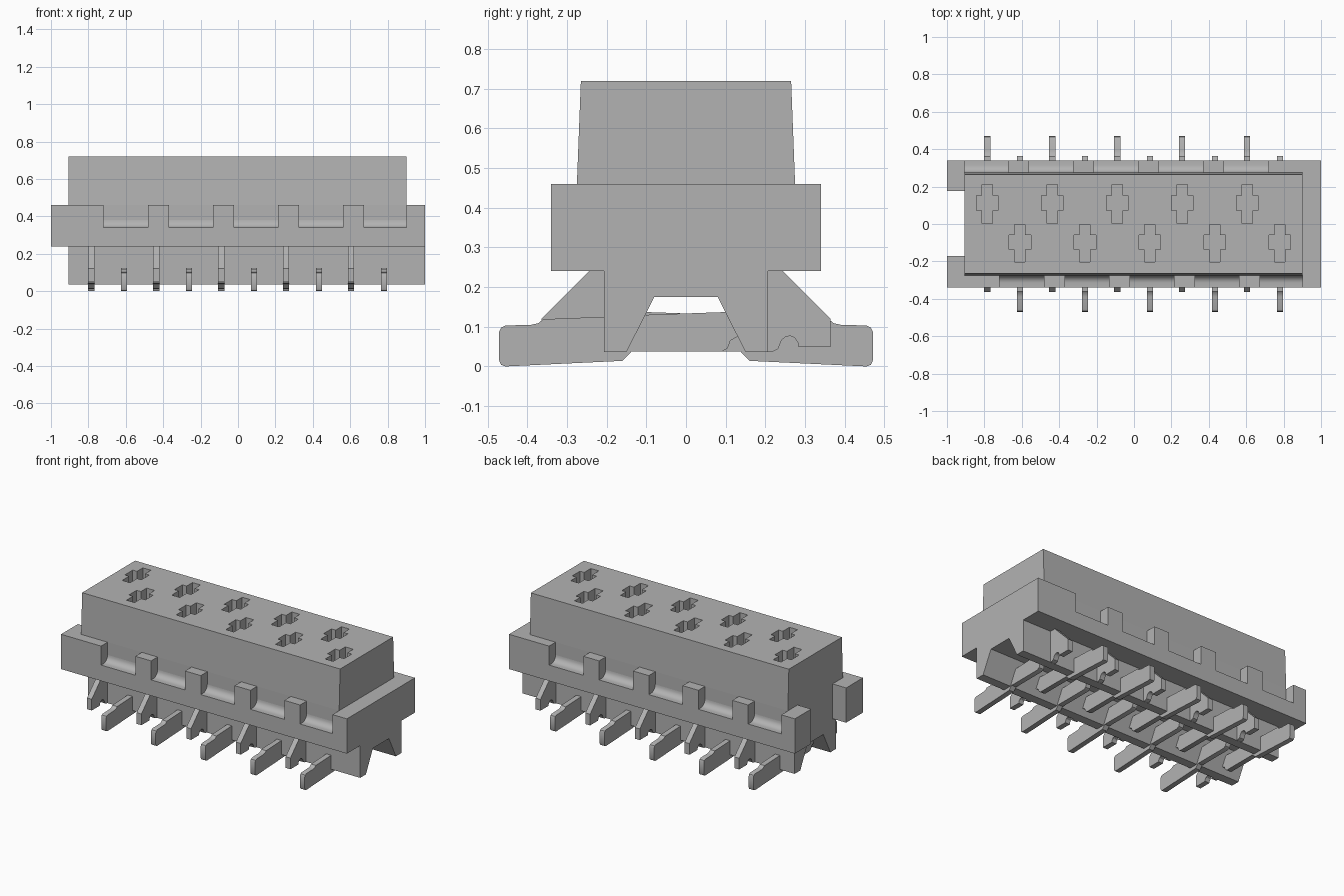
import bpy, bmesh, math

cube = bpy.data.objects.get("Cube")
if cube:
    bpy.data.objects.remove(cube, do_unlink=True)

GREY = (0.45, 0.45, 0.45, 1.0)
mat = bpy.data.materials.new("plain grey")
mat.use_nodes = True
mat.diffuse_color = GREY
mat.node_tree.nodes["Principled BSDF"].inputs["Base Color"].default_value = GREY


def add_prism(bm, points):
    """Build a closed prism between two matching outlines."""
    low = [bm.verts.new(p) for p in points[0]]
    high = [bm.verts.new(p) for p in points[1]]
    bm.faces.new(low)
    bm.faces.new(high)
    n = len(low)
    for i in range(n):
        j = (i + 1) % n
        bm.faces.new((low[i], low[j], high[j], high[i]))


def along_x(profile, x0, x1):
    return [[(x, y, z) for y, z in profile] for x in (x0, x1)]


def finish(name, bm):
    bmesh.ops.recalc_face_normals(bm, faces=bm.faces[:])
    mesh = bpy.data.meshes.new(name)
    bm.to_mesh(mesh)
    bm.free()
    mesh.materials.append(mat)
    obj = bpy.data.objects.new(name, mesh)
    bpy.context.collection.objects.link(obj)
    return obj


def prism(name, profile, x0, x1):
    bm = bmesh.new()
    add_prism(bm, along_x(profile, x0, x1))
    return finish(name, bm)


def box(name, x0, x1, y0, y1, z0, z1):
    return prism(name, [(y0, z0), (y1, z0), (y1, z1), (y0, z1)], x0, x1)


def mirrored(half):
    """Close a half profile by mirroring it across y = 0."""
    return half + [(-y, z) for y, z in reversed(half)]


def smooth(obj):
    bpy.ops.object.select_all(action="DESELECT")
    obj.select_set(True)
    bpy.context.view_layer.objects.active = obj
    bpy.ops.object.shade_smooth_by_angle(angle=math.radians(32))


X0, X1 = -0.905, 0.90           # ends of the main housing
BASE, RAIL, TOP = 0.24, 0.46, 0.72
PITCH = 0.3475
rear_x = [-0.785 + PITCH * i for i in range(5)]
front_x = [-0.61 + PITCH * i for i in range(5)]

# Housing with tapered top and a channel along its underside
legs = [(0.08, 0.175), (0.15, 0.036), (0.207, 0.036), (0.207, BASE)]
housing = prism("housing", mirrored(legs + [(0.275, BASE), (0.275, RAIL), (0.265, TOP)]),
                X0, X1)

# Cross-shaped sockets cut into the top
bm = bmesh.new()
rows = [(rear_x, 0.003, 0.21, 0.073, 0.152), (front_x, -0.203, -0.002, -0.137, -0.06)]
for xs, y0, y1, c0, c1 in rows:
    w, c = 0.028, 0.058
    for x in xs:
        plus = [(-w, y0), (w, y0), (w, c0), (c, c0), (c, c1), (w, c1),
                (w, y1), (-w, y1), (-w, c1), (-c, c1), (-c, c0), (-w, c0)]
        add_prism(bm, [[(x + px, y, z) for px, y in plus] for z in (0.30, 0.80)])
cutter = finish("socket_cutter", bm)
cutter.hide_render = True
mod = housing.modifiers.new("sockets", "BOOLEAN")
mod.operation = "DIFFERENCE"
mod.solver = "EXACT"
mod.object = cutter
bpy.context.view_layer.objects.active = housing
bpy.ops.object.modifier_apply(modifier=mod.name)
bpy.data.objects.remove(cutter, do_unlink=True)

# Solid end block on the left
prism("end_block", mirrored(legs + [(0.34, BASE), (0.34, RAIL)]), X1, 1.0)

# Side rails with a filleted ledge, and the teeth standing on them
R = 0.04
fillet = [(0.275 + R - R * math.sin(a), 0.34 + R - R * math.cos(a))
          for a in [math.pi / 2 * i / 6 for i in range(7)]]
ledge = [(0.275, BASE), (0.34, BASE), (0.34, 0.34)] + fillet
teeth = [(X0, -0.72)] + [(-0.48 + PITCH * i, -0.37 + PITCH * i) for i in range(4)]
for side, s in (("front", -1), ("rear", 1)):
    smooth(prism(side + "_rail", [(s * y, z) for y, z in ledge], X0, X1))
    for a, b in teeth:
        # The rear teeth are the front ones mirrored end to end
        a, b = (a, b) if s < 0 else (max(X0, -b), min(X1, -a))
        box(side + "_tooth", a, b, s * 0.275, s * 0.34, 0.34, RAIL)

# Corner arms on the right end
box("front_arm", -1.0, X0, -0.34, -0.172, BASE, RAIL)
box("rear_arm", -1.0, X0, 0.177, 0.34, BASE, RAIL)

# Contact pins: long tail on one side, braced hook on the other
pin = [(-0.455, 0.0), (-0.16, 0.014), (-0.138, 0.037), (0.09, 0.037),
       (0.105, 0.046), (0.112, 0.065), (0.13, 0.075), (0.20, 0.075),
       (0.20, 0.037), (0.218, 0.037), (0.232, 0.044), (0.241, 0.066),
       (0.25, 0.074), (0.262, 0.077), (0.274, 0.072), (0.282, 0.06),
       (0.284, 0.049), (0.364, 0.049), (0.364, 0.12), (0.245, BASE),
       (0.19, BASE), (0.19, 0.137), (0.1, 0.137), (-0.1, 0.13),
       (-0.207, 0.125), (-0.36, 0.119), (-0.372, 0.109), (-0.39, 0.105),
       (-0.455, 0.103), (-0.466, 0.098), (-0.471, 0.087), (-0.471, 0.015),
       (-0.466, 0.004)]
for side, s, xs in (("front", 1, front_x), ("rear", -1, rear_x)):
    for x in xs:
        smooth(prism(side + "_pin", [(s * y, z) for y, z in pin],
                     x - 0.0165, x + 0.0165))
